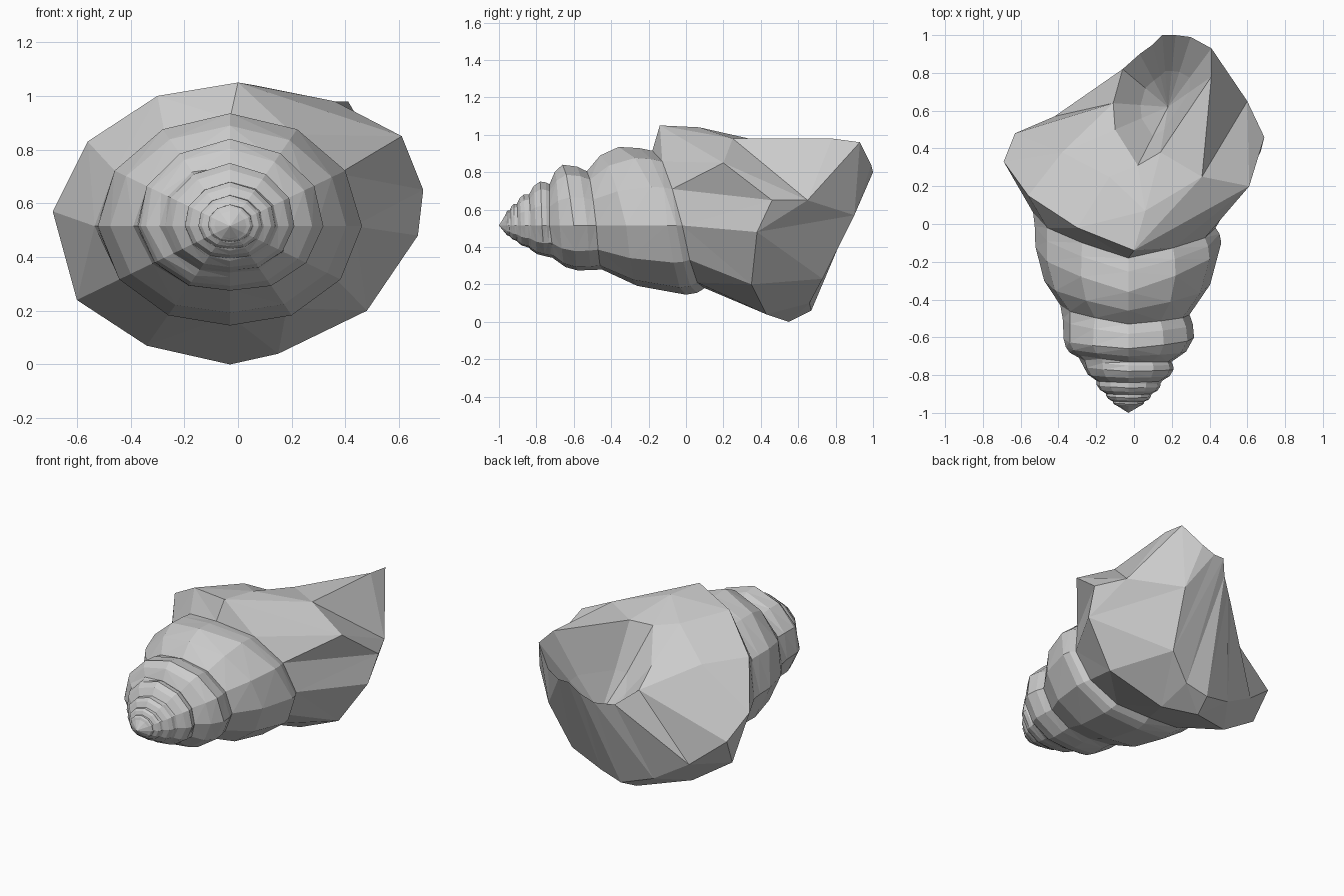
import bpy, bmesh
from math import sin, cos, radians
from mathutils import Vector

if "Cube" in bpy.data.objects:
    bpy.data.objects.remove(bpy.data.objects["Cube"])

STEPS = 12
CX, CZ = -0.03, 0.515

# whorl stations (top, left, bottom, right): suture y, suture r, bulge y, bulge r
small = [(-.84, .165, -.78, .235), (-.83, .14, -.75, .20), (-.83, .13, -.75, .165), (-.83, .15, -.77, .20)]
middle = [(-.73, .22, -.66, .325), (-.68, .26, -.61, .285), (-.69, .19, -.58, .24), (-.73, .19, -.60, .29)]
large = [(-.53, .29, -.36, .42), (-.43, .30, -.12, .41), (-.45, .235, 0, .37), (-.48, .27, -.10, .41)]
last = [(-.18, .40, 0, 0), (.06, .42, 0, 0), (.10, .335, 0, 0), (-.02, .385, 0, 0)]

# tiny apex whorls are shrunken copies of the small whorl
whorls = []
for n in (3, 2, 1):
    h, w = .6 ** n, .7 ** n
    whorls.append([((s + 1) * h - 1, a * w, (b + 1) * h - 1, r * w) for s, a, b, r in small])
whorls += [small, middle, large, last]

# body whorl loops, twelve points each, counter-clockwise from the top
body = [(0, -.14, 1.05), (-.30, -.02, 1.0), (-.56, .15, .83), (-.69, .33, .57), (-.60, .38, .24), (-.34, .42, .07),
        (-.03, .55, 0), (.15, .43, .04), (.48, .35, .20), (.67, .38, .48), (.69, .46, .65), (.61, .20, .85)]
base = [(.06, .07, 1.04), (-.13, .25, .97), (-.38, .38, .82), (-.63, .48, .42), (-.42, .57, .25), (-.20, .62, .12),
        (0, .67, .06), (.15, .66, .10), (.31, .73, .23), (.36, .90, .57), (.60, .65, .65), (.36, .25, .98)]
rim = [(.14, .38, .97), (.02, .31, .94), (-.10, .50, .78), (-.11, .64, .68), (-.06, .82, .64), (.03, .90, .66),
       (.10, .95, .72), (.15, 1.0, .80), (.22, 1.0, .80), (.30, .99, .84), (.41, .93, .96), (.41, .78, .98)]
pit = Vector((.18, .62, .52))

bm = bmesh.new()


def stations(whorl):
    """Interpolate the four quarter stations to one per step."""
    out = []
    for i in range(STEPS):
        q, f = divmod(i, 3)
        out.append([u + (v - u) * f / 3 for u, v in zip(whorl[q], whorl[(q + 1) % 4])])
    return out


def spiral_ring(radius_y):
    ring = []
    for i, (r, y) in enumerate(radius_y):
        a = radians(360 / STEPS * i)
        ring.append((CX - 1.2 * r * sin(a), y, CZ + r * cos(a)))
    return ring


# spire: suture, shoulder, bulge and flank of each whorl
rings = []
for w, nxt in zip(whorls, whorls[1:]):
    cur, fol = stations(w), stations(nxt)
    rings.append(spiral_ring([(a, s) for s, a, b, r in cur]))
    rings.append(spiral_ring([(a + (r - a) * .65, s + (b - s) * .42) for s, a, b, r in cur]))
    rings.append(spiral_ring([(r, b) for s, a, b, r in cur]))
    rings.append(spiral_ring([(c[3] + (n[1] - c[3]) * .3, c[2] + (n[0] - c[2]) * .6)
                              for c, n in zip(cur, fol)]))
rings.append(spiral_ring([(a, s) for s, a, b, r in stations(last)]))

# body whorl, base, aperture rim and hollow
rings += [body, base, rim]
rings.append([Vector(p).lerp(pit, .5) - Vector((0, 0, .06)) for p in rim])

loops = [[bm.verts.new(p) for p in ring] for ring in rings]
tip = bm.verts.new((CX, -1, CZ))
bottom = bm.verts.new(pit - Vector((0, 0, .08)))
for i in range(STEPS):
    k = (i + 1) % STEPS
    bm.faces.new((tip, loops[0][i], loops[0][k]))
    bm.faces.new((bottom, loops[-1][k], loops[-1][i]))
    for a, b in zip(loops, loops[1:]):
        bm.faces.new((a[i], b[i], b[k], a[k]))

bmesh.ops.triangulate(bm, faces=[f for f in bm.faces if len(f.verts) > 3], quad_method='SHORT_EDGE')
bmesh.ops.recalc_face_normals(bm, faces=bm.faces)
mesh = bpy.data.meshes.new("spiral_shell")
bm.to_mesh(mesh)
bm.free()
bpy.context.collection.objects.link(bpy.data.objects.new("spiral_shell", mesh))
